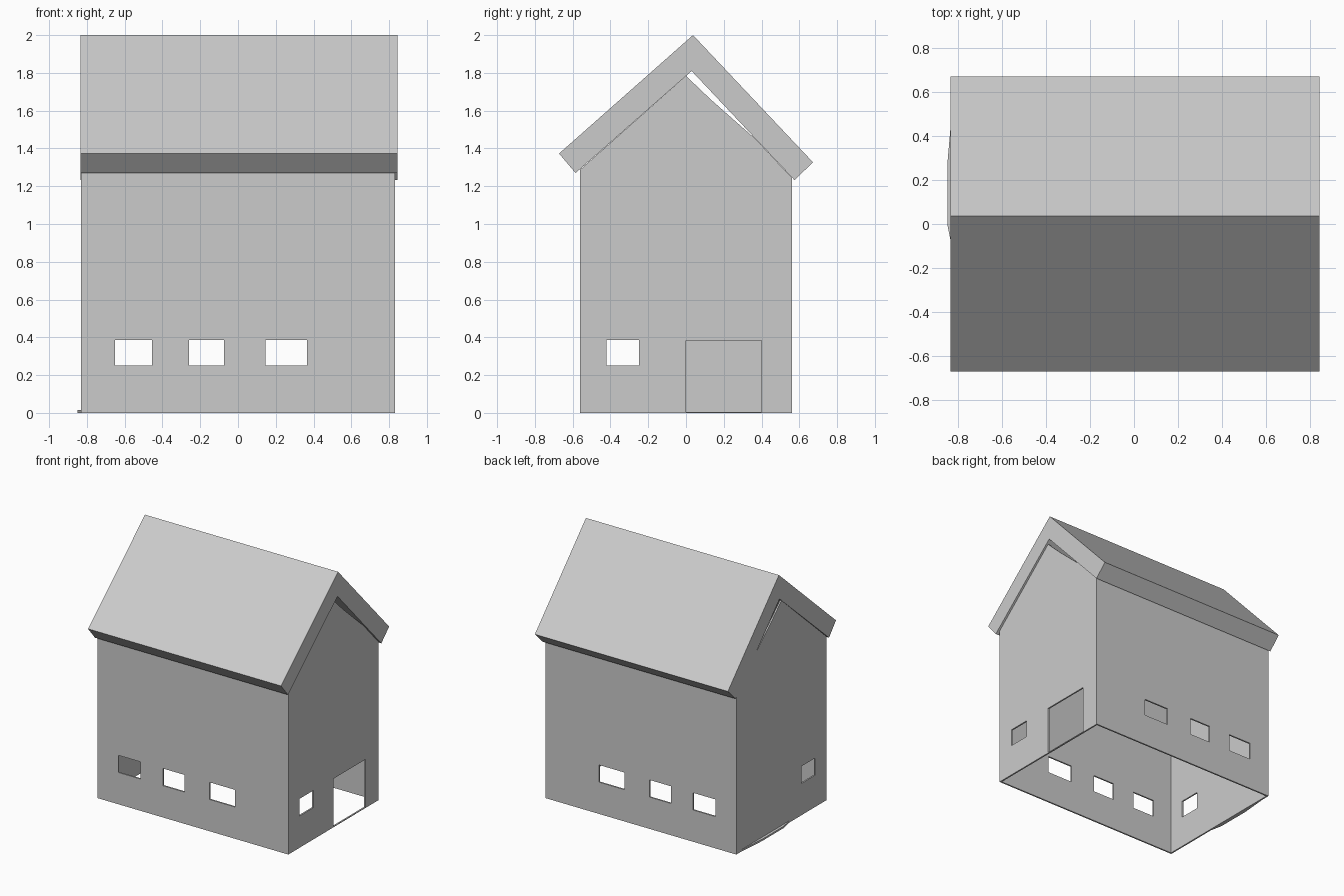
import bpy, bmesh

if "Cube" in bpy.data.objects:
    bpy.data.objects.remove(bpy.data.objects["Cube"])

T = 0.012          # wall thickness
HX, HY = 0.83, 0.56


def extrude_profile(name, pts, x0, x1):
    """Solid made from a (y, z) outline swept along x."""
    bm = bmesh.new()
    face = bm.faces.new([bm.verts.new((x0, y, z)) for y, z in pts])
    ext = bmesh.ops.extrude_face_region(bm, geom=[face])
    verts = [g for g in ext["geom"] if isinstance(g, bmesh.types.BMVert)]
    bmesh.ops.translate(bm, verts=verts, vec=(x1 - x0, 0, 0))
    bmesh.ops.recalc_face_normals(bm, faces=bm.faces)
    mesh = bpy.data.meshes.new(name)
    bm.to_mesh(mesh)
    bm.free()
    obj = bpy.data.objects.new(name, mesh)
    bpy.context.collection.objects.link(obj)
    return obj


def box(name, x0, x1, y0, y1, z0, z1):
    return extrude_profile(name, [(y0, z0), (y1, z0), (y1, z1), (y0, z1)], x0, x1)


def cut(obj, cutter):
    """Subtract the cutter, apply the result and remove the cutter."""
    cutter.hide_render = True
    mod = obj.modifiers.new("cut", 'BOOLEAN')
    mod.operation = 'DIFFERENCE'
    mod.solver = 'EXACT'
    mod.object = cutter
    bpy.context.view_layer.objects.active = obj
    bpy.ops.object.modifier_apply(modifier=mod.name)
    bpy.data.objects.remove(cutter)


# Walls: gabled shell, open at the bottom and under the roof
walls = extrude_profile("walls", [
    (-HY, 0), (HY, 0), (HY, 1.245), (0.37, 1.448), (0.13, 1.66), (0, 1.784), (-HY, 1.288)],
    -HX, HX)
cut(walls, box("room_cutter", -HX + T, HX - T, -HY + T, HY - T, -1, 3))

# Three windows through the front and back walls
for x0, x1 in [(-0.65, -0.455), (-0.26, -0.075), (0.145, 0.365)]:
    cut(walls, box("window_cutter", x0, x1, -1, 1, 0.25, 0.385))

# One window through both gable walls, doorway on the right only
cut(walls, box("side_window_cutter", -1, 1, -0.42, -0.25, 0.25, 0.385))
cut(walls, box("door_cutter", 0.7, 1, 0, 0.4, 0.006, 0.382))

# Roof: two thick sloping slabs meeting at the ridge
extrude_profile("roof", [
    (-0.672, 1.373), (-0.585, 1.27), (0.03, 1.81), (0.575, 1.232), (0.672, 1.327), (0.037, 2.0)],
    -0.835, 0.845)

# Small uneven lip along the foot of the left wall
lip = box("wall_foot_lip", -0.85, -HX, -0.10, 0.50, 0, 0.014)
for v in lip.data.vertices:
    if v.co.x < -0.84:
        v.co.y = 0.0 if v.co.y < 0.2 else 0.27
